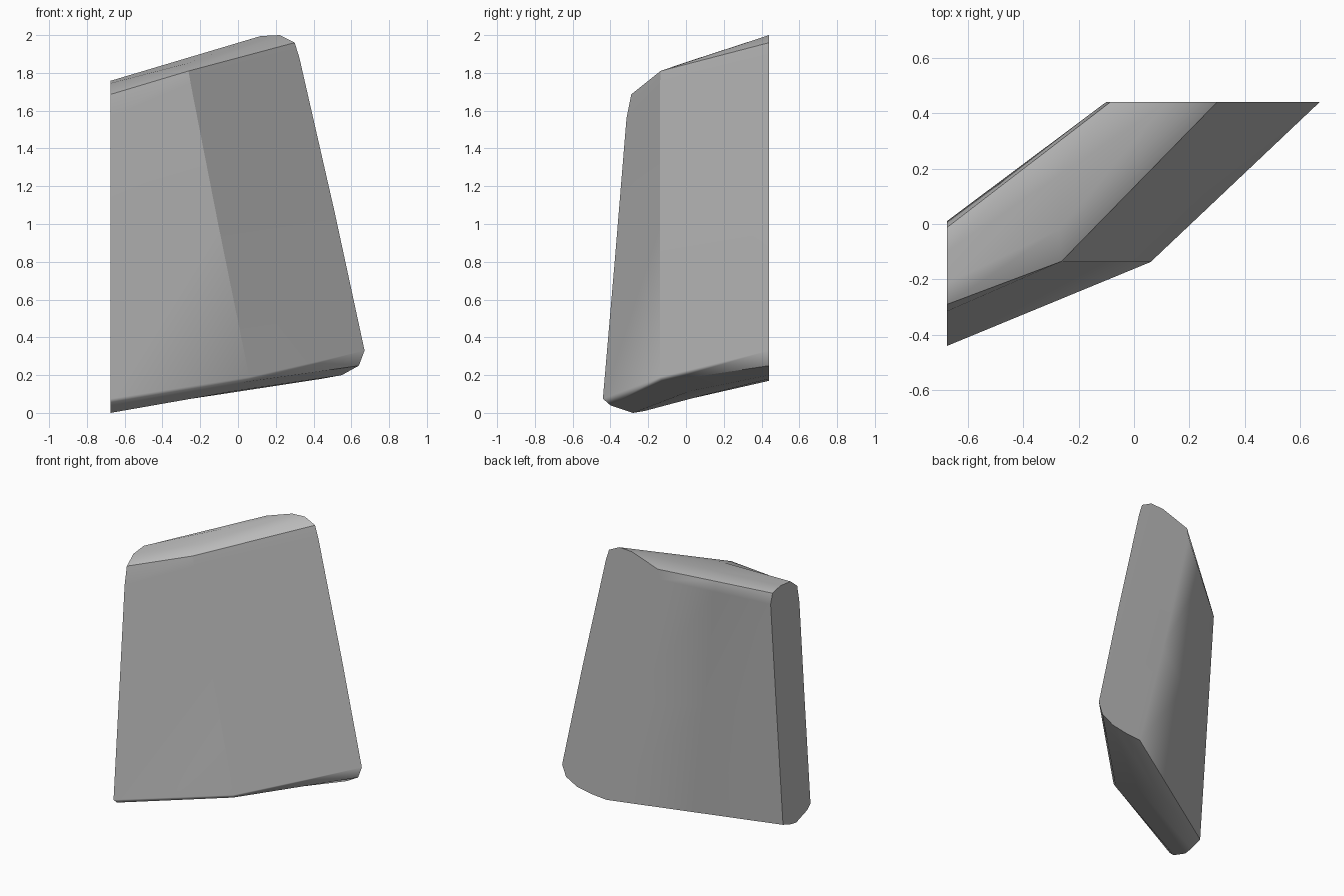
import bpy, bmesh, math
from mathutils import Vector

cube = bpy.data.objects.get("Cube")
if cube:
    bpy.data.objects.remove(cube, do_unlink=True)

END_X, BACK_Y = -0.675, 0.44

# Side end profile (y, z), running from inner bottom round the front to the inner face
side = [(-.13, .04), (-.22, .01), (-.28, 0), (-.40, .04), (-.44, .075),
        (-.375, .83), (-.315, 1.56), (-.29, 1.686), (-.215, 1.745),
        (-.10, 1.758), (-.013, 1.738), (.01, 1.668), (-.06, .85)]
# Back end profile (x, z), same order
back = [(.32, .17), (.44, .18), (.55, .20), (.64, .25), (.67, .33),
        (.51, 1.07), (.325, 1.88), (.30, 1.96), (.22, 2.0),
        (.12, 1.995), (-.085, 1.925), (-.10, 1.855), (.12, .94)]
# Front ridge, where the panel turns; other points lie midway between the ends
ridge = {1: (-.115, .10, .095), 2: (-.02, .02, .115), 3: (.05, -.125, .165),
         4: (.06, -.137, .19), 5: (-.105, -.137, 1.0), 6: (-.25, -.137, 1.74),
         7: (-.262, -.135, 1.81), 8: (-.27, -.02, 1.85)}

a = [Vector((END_X, y, z)) for y, z in side]
b = [Vector((x, BACK_Y, z)) for x, z in back]
m = [Vector(ridge[i]) if i in ridge else (p + q) / 2
     for i, (p, q) in enumerate(zip(a, b))]

# Bent panel lofted through the three sections
bm = bmesh.new()
loops = [[bm.verts.new(p) for p in sec] for sec in (a, m, b)]
n = len(side)
for s, t in zip(loops, loops[1:]):
    for i in range(n):
        j = (i + 1) % n
        bm.faces.new((s[i], s[j], t[j], t[i]))
bm.faces.new(loops[0])
bm.faces.new(loops[-1])
bmesh.ops.recalc_face_normals(bm, faces=bm.faces)
mesh = bpy.data.meshes.new("bent_panel")
bm.to_mesh(mesh)
bm.free()
panel = bpy.data.objects.new("bent_panel", mesh)
bpy.context.collection.objects.link(panel)

# Grey material
mat = bpy.data.materials.new("plain_grey")
mat.use_nodes = True
grey = (.5, .5, .5, 1)
mat.diffuse_color = grey
mat.node_tree.nodes["Principled BSDF"].inputs["Base Color"].default_value = grey
mesh.materials.append(mat)

# Smooth rounded rims, crisp end caps and front ridge
bpy.ops.object.select_all(action='DESELECT')
panel.select_set(True)
bpy.context.view_layer.objects.active = panel
bpy.ops.object.shade_smooth_by_angle(angle=math.radians(45))
for e in mesh.edges:
    u, v = e.vertices
    if n + 4 <= min(u, v) and max(u, v) <= n + 7:
        e.use_edge_sharp = True
wn = panel.modifiers.new("face_weighted_normals", 'WEIGHTED_NORMAL')
wn.keep_sharp = True
wn.weight = 90
